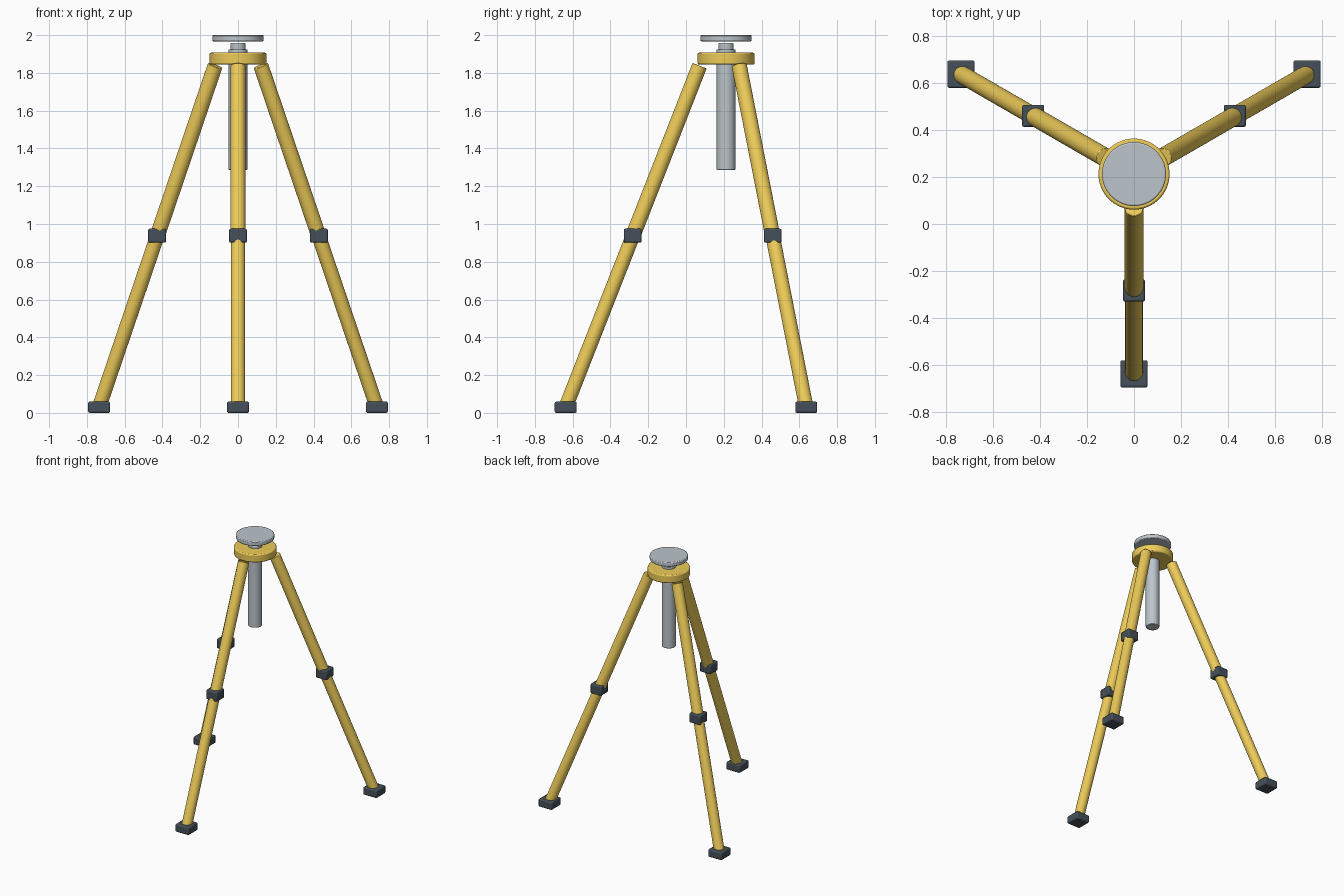
import bpy, math
from mathutils import Vector

if "Cube" in bpy.data.objects:
    bpy.data.objects.remove(bpy.data.objects["Cube"])

AXIS_Y = 0.212      # y of the vertical axis shared by head and legs
FOOT_R = 0.849      # distance of feet from that axis
TOP_R = 0.14        # distance of leg tops from that axis


def material(name, color):
    m = bpy.data.materials.new(name)
    m.diffuse_color = color
    m.use_nodes = True
    m.node_tree.nodes["Principled BSDF"].inputs["Base Color"].default_value = m.diffuse_color
    return m


YELLOW = material("yellow_paint", (0.85, 0.60, 0.10, 1))
DARK = material("dark_rubber", (0.06, 0.08, 0.10, 1))
METAL = material("pale_metal", (0.50, 0.56, 0.60, 1))


def finish(name, mat, bevel):
    ob = bpy.context.object
    ob.name = name
    ob.data.materials.append(mat)
    bpy.ops.object.shade_smooth_by_angle(angle=math.radians(35))
    if bevel:
        b = ob.modifiers.new("edge", "BEVEL")
        b.width = bevel
        b.segments = 2
        b.limit_method = "ANGLE"
        b.angle_limit = math.radians(40)
    return ob


def rod(name, a, b, r, mat, bevel=0.004, sides=48):
    a, b = Vector(a), Vector(b)
    d = b - a
    bpy.ops.mesh.primitive_cylinder_add(
        vertices=sides, radius=r, depth=d.length, location=(a + b) / 2,
        rotation=d.to_track_quat("Z", "Y").to_euler())
    return finish(name, mat, bevel)


def block(name, centre, size, mat, bevel=0.008):
    bpy.ops.mesh.primitive_cube_add(size=1, location=centre)
    ob = bpy.context.object
    ob.scale = size
    bpy.ops.object.transform_apply(location=False, rotation=False, scale=True)
    return finish(name, mat, bevel)


# Head: hub, centre column, neck and mounting plate
def on_axis(name, z0, z1, r, mat, bevel, sides=64):
    rod(name, (0, AXIS_Y, z0), (0, AXIS_Y, z1), r, mat, bevel, sides)


on_axis("hub_disc", 1.844, 1.907, 0.151, YELLOW, 0.008)
on_axis("centre_column", 1.287, 1.925, 0.05, METAL, 0.004)
on_axis("column_neck", 1.90, 1.957, 0.04, METAL, 0.004)
on_axis("mounting_plate", 1.967, 2.0, 0.136, METAL, 0.006)

# Legs with clamps and feet
for name, deg in (("front", -90), ("right", 30), ("left", 150)):
    c, s = math.cos(math.radians(deg)), math.sin(math.radians(deg))
    top = Vector((TOP_R * c, AXIS_Y + TOP_R * s, 1.838))
    foot = Vector((FOOT_R * c, AXIS_Y + FOOT_R * s, 0.03))
    mid = (top + foot) / 2
    rod(name + "_upper_leg", mid, top, 0.04, YELLOW, 0.003)
    rod(name + "_lower_leg", foot, mid, 0.038, YELLOW, 0.003)
    block(name + "_leg_clamp", (mid.x, mid.y, 0.938), (0.094, 0.094, 0.074), DARK)
    block(name + "_foot", (foot.x, foot.y, 0.03), (0.116, 0.116, 0.06), DARK)
